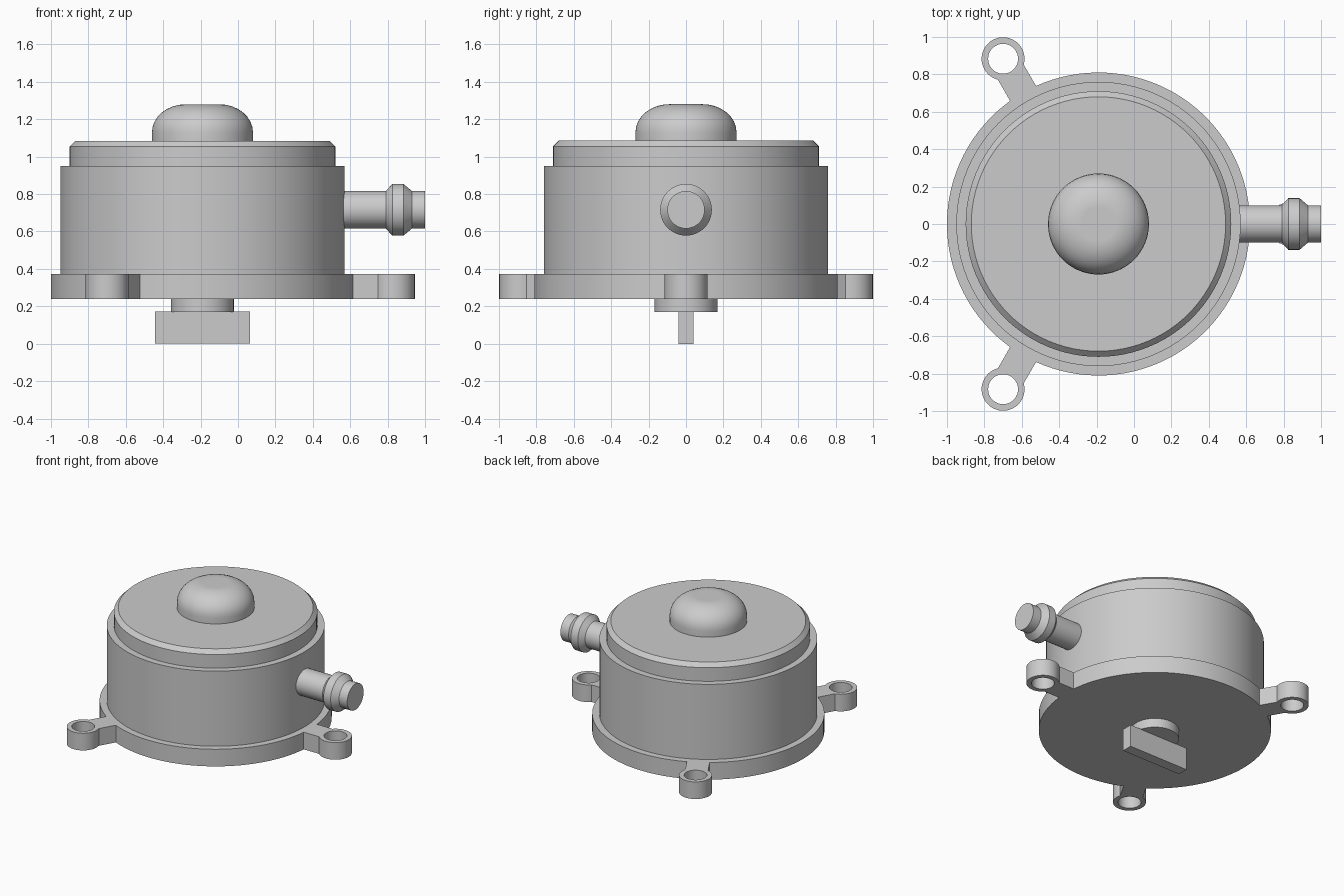
import bpy, bmesh
from math import pi, sin, cos, asin, radians
from mathutils import Matrix

cube = bpy.data.objects.get("Cube")
if cube:
    bpy.data.objects.remove(cube, do_unlink=True)

AXIS_X = -0.19          # vertical axis of the round body
TAU = 2 * pi

grey = bpy.data.materials.new("light_grey")
grey.use_nodes = True
colour = (0.6, 0.6, 0.6, 1)
grey.diffuse_color = colour
grey.node_tree.nodes["Principled BSDF"].inputs["Base Color"].default_value = colour


def finish(obj, angle=30):
    if not obj.data.materials:
        obj.data.materials.append(grey)
    bpy.ops.object.select_all(action='DESELECT')
    obj.select_set(True)
    bpy.context.view_layer.objects.active = obj
    bpy.ops.object.shade_smooth_by_angle(angle=radians(angle))
    return obj


def mesh_object(name, bm, matrix):
    bmesh.ops.recalc_face_normals(bm, faces=bm.faces)
    bm.transform(matrix)
    mesh = bpy.data.meshes.new(name)
    bm.to_mesh(mesh)
    bm.free()
    obj = bpy.data.objects.new(name, mesh)
    bpy.context.collection.objects.link(obj)
    return finish(obj)


def lathe(name, profile, matrix, steps=96):
    """Revolve (radius, height) points around z; open ends are capped."""
    bm = bmesh.new()
    rings = []
    for r, z in profile:
        if r == 0:
            rings.append([bm.verts.new((0, 0, z))] * steps)
        else:
            rings.append([bm.verts.new((r * cos(TAU * i / steps), r * sin(TAU * i / steps), z))
                          for i in range(steps)])
    for low, high in zip(rings, rings[1:]):
        for i in range(steps):
            j = (i + 1) % steps
            corners = [low[i], low[j], high[j], high[i]]
            bm.faces.new(list(dict.fromkeys(corners)))
    for ring, (r, z) in ((rings[0], profile[0]), (rings[-1], profile[-1])):
        if r > 0:
            bm.faces.new(ring)
    return mesh_object(name, bm, matrix)


def arc(cx, cy, r, start, end, steps):
    return [(cx + r * cos(start + (end - start) * i / steps),
             cy + r * sin(start + (end - start) * i / steps)) for i in range(steps + 1)]


upright = Matrix.Translation((AXIS_X, 0, 0))

# Mounting flange: round plate with three drilled lugs, as one filled outline
PLATE_R, LUG_R, HOLE_R, LUG_DIST, ARM = 0.81, 0.115, 0.08, 1.02, 0.08
lug_gap = pi - asin(ARM / LUG_R)
plate_gap = asin(ARM / PLATE_R)
outline, loops = [], []
for k in range(3):
    t = k * TAU / 3
    cx, cy = LUG_DIST * cos(t), LUG_DIST * sin(t)
    outline += arc(cx, cy, LUG_R, t - lug_gap, t + lug_gap, 28)
    outline += arc(0, 0, PLATE_R, t + plate_gap, t + TAU / 3 - plate_gap, 32)
    loops.append(arc(cx, cy, HOLE_R, 0, TAU, 32)[:-1])
curve = bpy.data.curves.new("mounting_flange", 'CURVE')
curve.dimensions = '2D'
curve.fill_mode = 'BOTH'
curve.extrude = 0.066
for loop in [outline] + loops:
    spline = curve.splines.new('POLY')
    spline.points.add(len(loop) - 1)
    for point, (x, y) in zip(spline.points, loop):
        point.co = (x, y, 0, 1)
    spline.use_cyclic_u = True
flange = bpy.data.objects.new("mounting_flange", curve)
bpy.context.collection.objects.link(flange)
flange.location = (AXIS_X, 0, 0.306)
bpy.ops.object.select_all(action='DESELECT')
flange.select_set(True)
bpy.context.view_layer.objects.active = flange
bpy.ops.object.convert(target='MESH')
flange = bpy.context.view_layer.objects.active
bm = bmesh.new()
bm.from_mesh(flange.data)
bmesh.ops.remove_doubles(bm, verts=bm.verts, dist=0.0005)
bmesh.ops.recalc_face_normals(bm, faces=bm.faces)
bm.to_mesh(flange.data)
bm.free()
finish(flange)

# Stepped round housing with a chamfered lid
lathe("housing", [(0.76, 0.37), (0.76, 0.95), (0.71, 0.95), (0.71, 1.055), (0.68, 1.085)], upright)

# Domed button on the lid
dome = [(0.27, 1.08), (0.27, 1.13)]
dome += [(0.09 + 0.18 * cos(a), 1.13 + 0.15 * sin(a)) for a in (pi / 2 * i / 8 for i in range(1, 9))]
lathe("dome", dome + [(0, 1.272)], upright, 64)

# Drive shaft and flat blade underneath
lathe("shaft", [(0.168, 0.17), (0.168, 0.25)], upright, 64)
bm = bmesh.new()
bmesh.ops.create_cube(bm, size=1)
mesh_object("drive_blade", bm, Matrix.Translation((AXIS_X, 0, 0.086)) @ Matrix.Diagonal((0.51, 0.082, 0.172, 1)))

# Hose spout with a raised collar, pointing along +x
spout = [(0.1, 0.5), (0.1, 0.79), (0.138, 0.825), (0.138, 0.885), (0.1, 0.93), (0.1, 1.0)]
lathe("hose_spout", spout, Matrix.Translation((0, 0, 0.716)) @ Matrix.Rotation(pi / 2, 4, 'Y'), 48)
